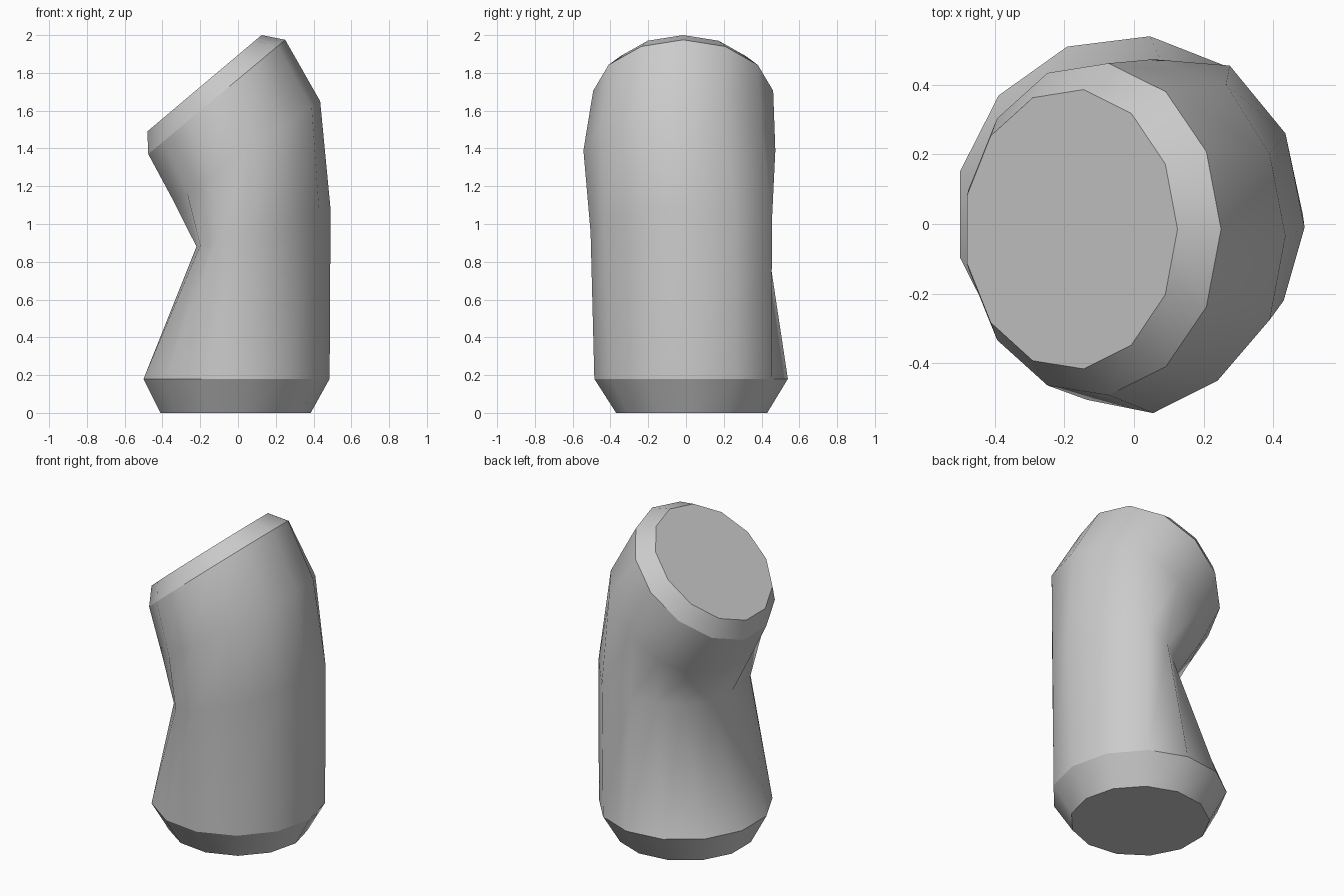
import bpy, bmesh, math

if "Cube" in bpy.data.objects:
    bpy.data.objects.remove(bpy.data.objects["Cube"])

SIDES = 13
bm = bmesh.new()


def add_ring(outer, inner, cy, ry):
    # regular tilted ring: the outer side is a vertex, the inner side an edge
    span = 1 + math.cos(math.pi / SIDES)
    rx, rz = (outer[0] - inner[0]) / span, (outer[1] - inner[1]) / span
    verts = []
    for k in range(SIDES):
        a = 2 * math.pi * k / SIDES
        c = math.cos(a) - 1
        verts.append(bm.verts.new((outer[0] + rx * c, cy + ry * math.sin(a), outer[1] + rz * c)))
    return verts


def add_section(outline, z0, slope):
    # irregular cross-section lying on a tilted plane
    return [bm.verts.new((x, y, z0 + slope * x)) for x, y in outline]


# bend cross-section, pinched towards the back left
pinch = [(0.49, -0.01), (0.435, 0.26), (0.275, 0.455), (0.10, 0.42), (-0.02, 0.33),
         (-0.12, 0.21), (-0.21, 0.05), (-0.22, -0.15), (-0.20, -0.36), (-0.11, -0.47),
         (0.04, -0.505), (0.25, -0.435), (0.43, -0.22)]
# upper bend cross-section
upper = [(0.435, -0.035), (0.39, 0.20), (0.265, 0.40), (0.055, 0.473), (-0.125, 0.44),
         (-0.26, 0.30), (-0.33, 0.09), (-0.34, -0.155), (-0.27, -0.375), (-0.135, -0.505),
         (0.055, -0.543), (0.24, -0.45), (0.39, -0.275)]

loops = [
    add_ring((0.385, 0.00), (-0.41, 0.00), 0.03, 0.403),     # flat base
    add_ring((0.485, 0.18), (-0.50, 0.18), 0.027, 0.516),    # base bevel
    add_section(pinch, 0.942, 0.28),
    add_section(upper, 1.352, 0.685),
    add_ring((0.25, 1.975), (-0.475, 1.37), -0.015, 0.48),   # tilted bevel
    add_ring((0.125, 2.00), (-0.48, 1.49), -0.015, 0.404),   # tilted flat end
]

# side walls
for low, high in zip(loops, loops[1:]):
    for k in range(SIDES):
        n = (k + 1) % SIDES
        bm.faces.new((low[k], low[n], high[n], high[k])).smooth = True

# end caps
bm.faces.new(loops[0][::-1])
bm.faces.new(loops[-1])

# hard edges around the bevels
for i in (0, 1, 4, 5):
    for k in range(SIDES):
        bm.edges.get((loops[i][k], loops[i][(k + 1) % SIDES])).smooth = False

mesh = bpy.data.meshes.new("bent_stub")
bm.to_mesh(mesh)
bm.free()
bpy.context.collection.objects.link(bpy.data.objects.new("bent_stub", mesh))
